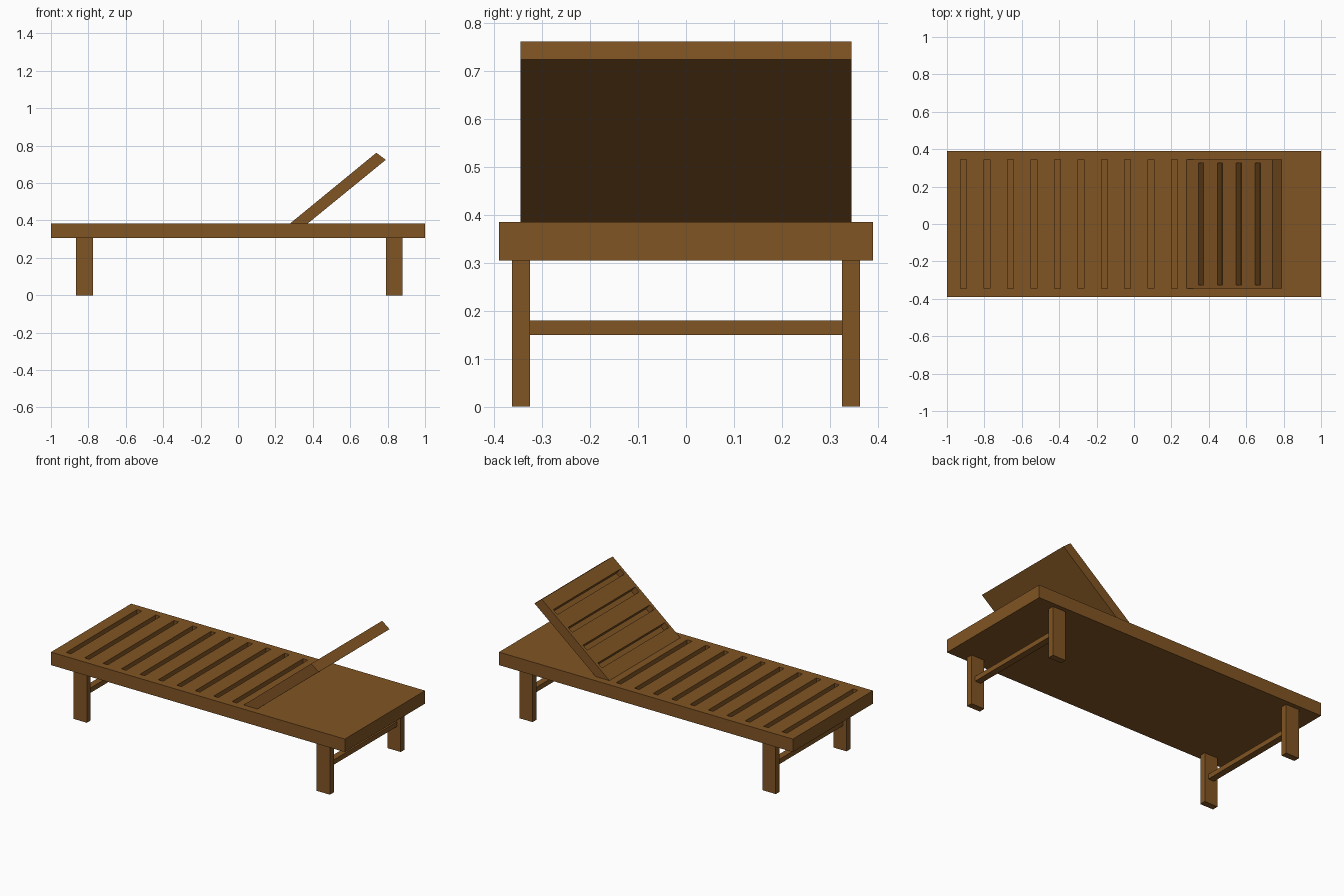
import bpy, bmesh, math
from mathutils import Matrix, Vector

if "Cube" in bpy.data.objects:
    bpy.data.objects.remove(bpy.data.objects["Cube"])

wood = bpy.data.materials.new("wood")
wood.diffuse_color = (0.22, 0.09, 0.017, 1)
wood.use_nodes = True
wood.node_tree.nodes["Principled BSDF"].inputs["Base Color"].default_value = wood.diffuse_color


def boxes(name, bounds, matrix=Matrix.Identity(4)):
    """One object made of boxes, each given as x0, x1, y0, y1, z0, z1."""
    bm = bmesh.new()
    for x0, x1, y0, y1, z0, z1 in bounds:
        centre = Vector((x0 + x1, y0 + y1, z0 + z1)) / 2
        m = Matrix.Translation(centre) @ Matrix.Diagonal((x1 - x0, y1 - y0, z1 - z0, 1))
        bmesh.ops.create_cube(bm, size=1, matrix=matrix @ m)
    return finish(name, bm)


def finish(name, bm):
    bmesh.ops.recalc_face_normals(bm, faces=bm.faces)
    mesh = bpy.data.meshes.new(name)
    bm.to_mesh(mesh)
    bm.free()
    mesh.materials.append(wood)
    ob = bpy.data.objects.new(name, mesh)
    bpy.context.collection.objects.link(ob)
    return ob


def cut(target, cutter):
    mod = target.modifiers.new("grooves", 'BOOLEAN')
    mod.operation = 'DIFFERENCE'
    mod.solver = 'EXACT'
    mod.object = cutter
    bpy.context.view_layer.objects.active = target
    bpy.ops.object.modifier_apply(modifier=mod.name)
    bpy.data.objects.remove(cutter)


TOP = 0.385

# deck with ten cross grooves
deck = boxes("deck", [(-1, 1, -0.39, 0.39, 0.305, TOP)])
grooves = []
for i in range(10):
    x = -0.912 + i * 0.1255
    grooves.append((x - 0.016, x + 0.016, -0.345, 0.345, TOP - 0.04, TOP + 0.05))
cut(deck, boxes("deck_groove_cutter", grooves))

# tilted backrest, its foot sunk slightly into the deck
angle = math.atan2(0.375, 0.46)
slope = math.tan(angle)
profile = [(0.28 - 0.02 / slope, TOP - 0.02), (0.74, 0.762), (0.79, 0.724),
           (0.79 - (0.724 - TOP + 0.02) / slope, TOP - 0.02)]
bm = bmesh.new()
face = bm.faces.new([bm.verts.new((x, -0.345, z)) for x, z in profile])
ext = bmesh.ops.extrude_face_region(bm, geom=[face])
bmesh.ops.translate(bm, vec=(0, 0.69, 0),
                    verts=[v for v in ext["geom"] if isinstance(v, bmesh.types.BMVert)])
backrest = finish("backrest", bm)

# four grooves square to the sloping face
tilt = Matrix.Translation((0.28, 0, TOP)) @ Matrix.Rotation(-angle, 4, 'Y')
grooves = []
for x in (0.359, 0.46, 0.561, 0.662):
    u = (x - 0.28) / math.cos(angle)
    grooves.append((u - 0.018, u + 0.018, -0.325, 0.325, -0.04, 0.03))
cut(backrest, boxes("backrest_groove_cutter", grooves, tilt))

# legs in pairs joined by a stretcher
for end, x in (("foot", -0.82), ("head", 0.835)):
    for side, s in (("front", -1), ("back", 1)):
        y = s * 0.344
        boxes(f"{end}_{side}_leg", [(x - 0.045, x + 0.045, y - 0.019, y + 0.019, 0, 0.305)])
    boxes(f"{end}_stretcher", [(x - 0.02, x + 0.02, -0.325, 0.325, 0.15, 0.18)])
